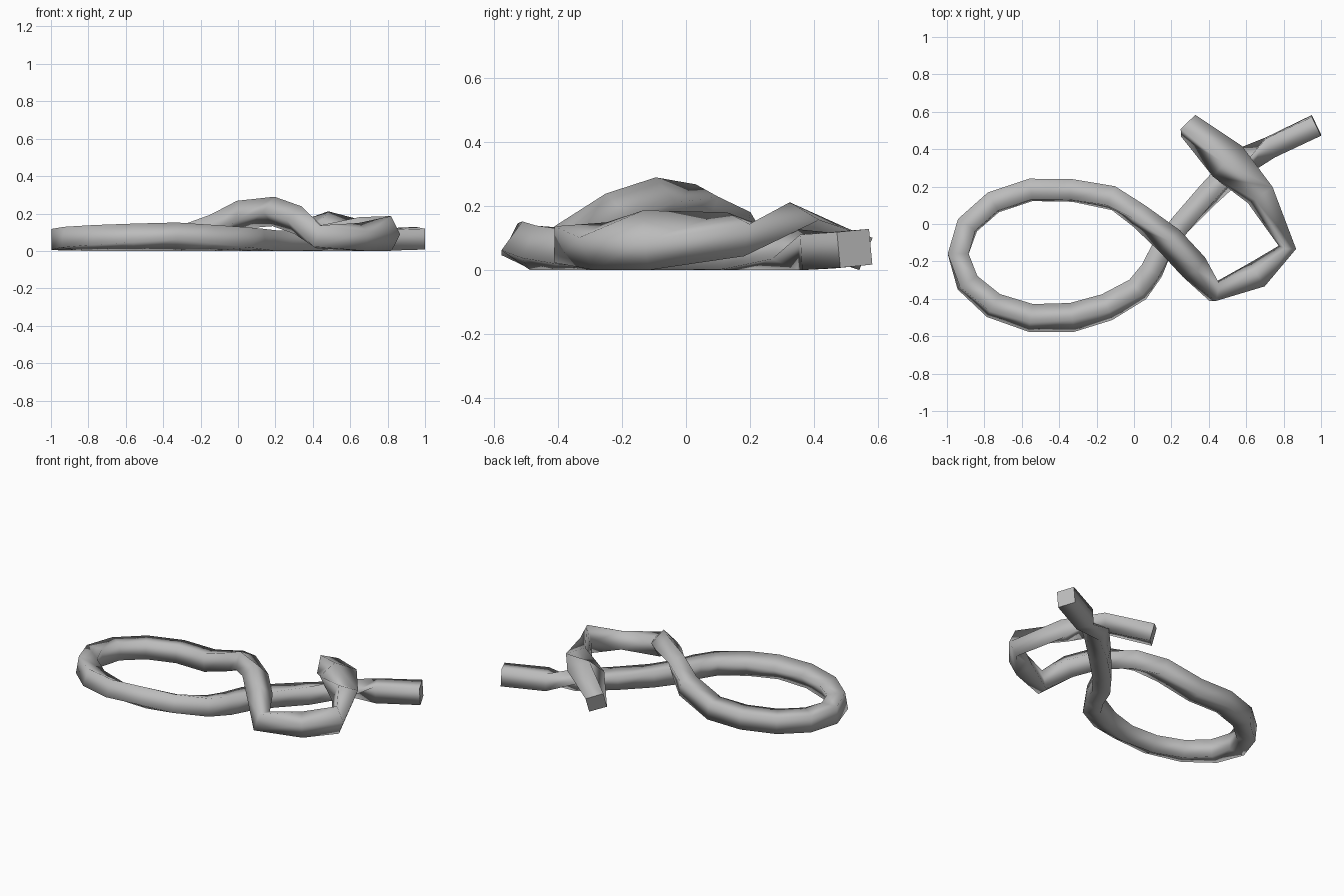
import bpy, bmesh
from math import cos, sin, radians
from mathutils import Vector

cube = bpy.data.objects.get("Cube")
if cube:
    bpy.data.objects.remove(cube)

# Rope stations: x, y, z, corner twist in degrees (45 = flat side up), squash
loose_end = [
    (.975, .527, .068, -40, 1), (.73, .41, .058, -42, 1), (.57, .33, .055, 15, 1),
    (.40, .16, .048, 35, 1), (.25, 0, .05, 45, 1), (.15, -.13, .055, 45, 1),
    (.095, -.25, .056, 38, 1), (.02, -.35, .058, 30, 1), (-.145, -.445, .065, 20, 1),
]
crossing_end = [
    (-.11, .138, .135, 52, 1), (.025, .045, .195, 65, .9), (.19, -.09, .211, 90, 1),
    (.32, -.23, .165, 90, 1), (.43, -.365, .075, 50, .85), (.66, -.27, .075, 20, 1),
    (.82, -.125, .09, 0, .6), (.675, .155, .112, 25, 1.1), (.5, .335, .145, 100, 1.45),
    (.29, .525, .063, 120, 1),
]

# The large loop between both ends is an even part of an ellipse
loop = []
for i in range(1, 10):
    a = radians(310 - 26 * i)
    twist = min(9 * i, 50)
    z = .077 - .003 * min(i, 5)
    loop.append((-.45 + .49 * cos(a), -.16 + .35 * sin(a), z, twist, 1))

stations = loose_end + loop + crossing_end
points = [Vector(s[:3]) for s in stations]
RADIUS, SIDES = .079, 4


def ring(bm, i):
    """Square cross-section set across the path at station i."""
    before, after = points[max(i - 1, 0)], points[min(i + 1, len(points) - 1)]
    here = points[i]
    tangent = Vector((0, 0, 0))
    for step in (here - before, after - here):
        if step.length:
            tangent += step.normalized()
    tangent.normalize()
    across = tangent.cross(Vector((0, 0, 1))).normalized()
    up = across.cross(tangent)
    twist, squash = radians(stations[i][3]), stations[i][4]
    verts = []
    for k in range(SIDES):
        a = twist + radians(360 / SIDES * k)
        co = here + RADIUS * (across * cos(a) * squash + up * sin(a) * squash ** -.4)
        co.z = max(co.z, 0)
        verts.append(bm.verts.new(co))
    return verts


# Sweep the rope and close both ends
bm = bmesh.new()
rings = [ring(bm, i) for i in range(len(points))]
for a, b in zip(rings, rings[1:]):
    for k in range(SIDES):
        n = (k + 1) % SIDES
        bm.faces.new((a[k], a[n], b[n], b[k])).smooth = True
for end in (rings[0], rings[-1]):
    cap = bm.faces.new(end)
    for edge in cap.edges:
        edge.smooth = False
bmesh.ops.recalc_face_normals(bm, faces=bm.faces[:])

mesh = bpy.data.meshes.new("rope")
bm.to_mesh(mesh)
bm.free()
rope = bpy.data.objects.new("rope", mesh)
bpy.context.collection.objects.link(rope)

# Plain grey
grey = bpy.data.materials.new("rope grey")
grey.use_nodes = True
color = (.5, .5, .5, 1)
grey.diffuse_color = color
grey.node_tree.nodes["Principled BSDF"].inputs["Base Color"].default_value = color
mesh.materials.append(grey)
